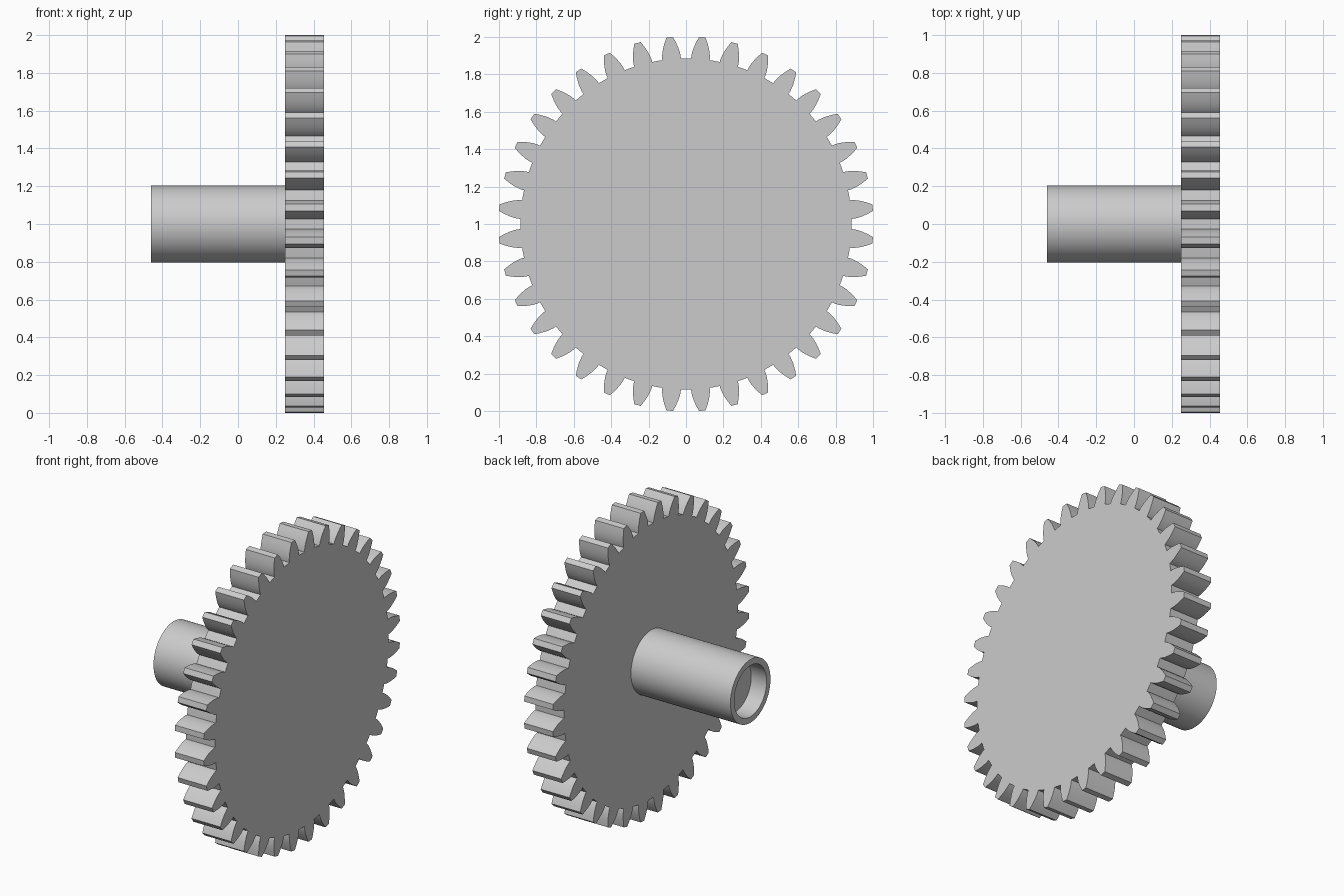
import bpy, bmesh
from math import acos, cos, sin, tan, pi, radians

if "Cube" in bpy.data.objects:
    bpy.data.objects.remove(bpy.data.objects["Cube"])

AXIS_Z = 1.0
TEETH = 36
ROOT, BASE, PITCH, TIP = 0.885, 0.892, 0.949, 1.002
WHEEL_X = (0.25, 0.455)

grey = bpy.data.materials.new("plain grey")
grey.use_nodes = True
grey.diffuse_color = (0.6, 0.6, 0.6, 1)
grey.node_tree.nodes["Principled BSDF"].inputs["Base Color"].default_value = (0.6, 0.6, 0.6, 1)


def finish(bm, name, angle):
    """Turn a bmesh into a named object with crisp edges."""
    bmesh.ops.recalc_face_normals(bm, faces=bm.faces)
    mesh = bpy.data.meshes.new(name)
    bm.to_mesh(mesh)
    bm.free()
    mesh.materials.append(grey)
    obj = bpy.data.objects.new(name, mesh)
    bpy.context.collection.objects.link(obj)
    obj.location.z = AXIS_Z
    bpy.ops.object.select_all(action='DESELECT')
    obj.select_set(True)
    bpy.context.view_layer.objects.active = obj
    bpy.ops.object.shade_smooth_by_angle(angle=radians(angle))
    return obj


def involute(r):
    a = acos(min(1, BASE / r))
    return tan(a) - a


def half_tooth(r):
    """Half the angle a tooth spans at radius r."""
    return pi / (2 * TEETH) + involute(PITCH) - involute(r) - radians(0.12)


# Gear wheel: involute outline extruded along x
radii = [ROOT, BASE + 0.008, 0.925, PITCH, 0.977, TIP]
outline = []
for i in range(TEETH):
    mid = (i + 0.5) * 2 * pi / TEETH
    outline.append((ROOT, mid - pi / TEETH))
    outline += [(r, mid - half_tooth(r)) for r in radii]
    outline += [(r, mid + half_tooth(r)) for r in reversed(radii)]

bm = bmesh.new()
face = bm.faces.new([bm.verts.new((WHEEL_X[0], r * cos(a), r * sin(a))) for r, a in outline])
ext = bmesh.ops.extrude_face_region(bm, geom=[face], use_keep_orig=True)
new_verts = [g for g in ext["geom"] if isinstance(g, bmesh.types.BMVert)]
bmesh.ops.translate(bm, verts=new_verts, vec=(WHEEL_X[1] - WHEEL_X[0], 0, 0))
finish(bm, "gear_wheel", 20)

# Shaft with a shallow round recess in its free end
profile = [(0.255, 0.204), (-0.46, 0.204), (-0.46, 0.165), (-0.35, 0.165), (-0.35, 0)]
bm = bmesh.new()
verts = [bm.verts.new((x, 0, r)) for x, r in profile]
edges = [bm.edges.new(pair) for pair in zip(verts, verts[1:])]
bmesh.ops.spin(bm, geom=verts + edges, cent=(0, 0, 0), axis=(1, 0, 0),
               angle=2 * pi, steps=64)
bmesh.ops.remove_doubles(bm, verts=bm.verts, dist=0.0001)
# Hidden end that seats into the wheel
bmesh.ops.holes_fill(bm, edges=[e for e in bm.edges if e.is_boundary], sides=0)
finish(bm, "shaft", 30)
